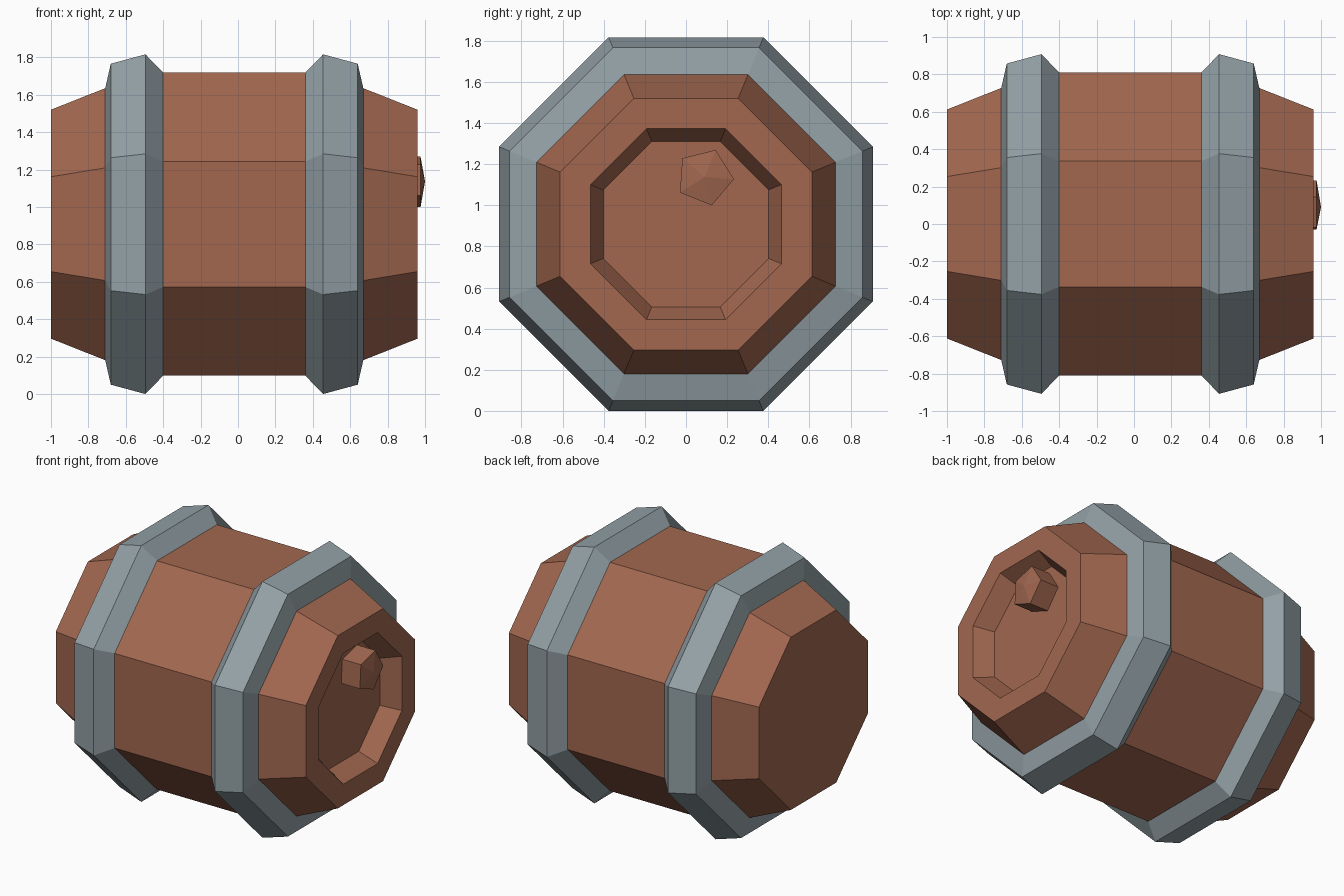
import bpy, bmesh, math

if "Cube" in bpy.data.objects:
    bpy.data.objects.remove(bpy.data.objects["Cube"])

MID_X, AXIS_Z = -0.02, 0.908     # centre of the barrel along its axis, axis height


def material(name, rgb):
    m = bpy.data.materials.new(name)
    m.diffuse_color = (*rgb, 1.0)
    m.use_nodes = True
    m.node_tree.nodes["Principled BSDF"].inputs["Base Color"].default_value = m.diffuse_color
    return m


wood = material("brown_wood", (0.36, 0.136, 0.079))
iron = material("grey_iron", (0.29, 0.352, 0.378))


def lathe(name, profile, mat, sides=8, start=22.5, cy=0.0, cz=AXIS_Z, closed=False, flats=True):
    """Spin (x, radius) points round an axis parallel to x; radius 0 makes a tip."""
    bm = bmesh.new()
    k = 1 / math.cos(math.pi / sides) if flats else 1   # radii measured to the flats
    rings = []
    for x, r in profile:
        ring = []
        for i in range(sides if r else 1):
            a = math.radians(start) + i * math.tau / sides
            ring.append(bm.verts.new((x, cy + r * k * math.cos(a), cz + r * k * math.sin(a))))
        rings.append(ring)
    pairs = list(zip(rings, rings[1:]))
    if closed:
        pairs.append((rings[-1], rings[0]))
    for a, b in pairs:
        for i in range(sides):
            j = (i + 1) % sides
            if len(b) == 1:
                bm.faces.new((a[i], a[j], b[0]))
            else:
                bm.faces.new((a[i], a[j], b[j], b[i]))
    if not closed:
        for ring in (rings[0], rings[-1]):
            if len(ring) > 2:
                bm.faces.new(ring)
    bmesh.ops.recalc_face_normals(bm, faces=bm.faces[:])
    mesh = bpy.data.meshes.new(name)
    bm.to_mesh(mesh)
    bm.free()
    mesh.materials.append(mat)
    ob = bpy.data.objects.new(name, mesh)
    bpy.context.collection.objects.link(ob)
    return ob


# Wooden body: plain left end, recessed lid on the right end
lathe("barrel_body", [(-1.0, 0.612), (-0.71, 0.727), (-0.40, 0.81), (0.36, 0.81),
                      (0.67, 0.727), (0.96, 0.612), (0.96, 0.464), (0.83, 0.402)], wood)

# Two mirrored iron hoops, sunk slightly into the wood
hoop = [(0.69, 0.727), (0.66, 0.858), (0.475, 0.908), (0.38, 0.81), (0.53, 0.74)]
for side, s in (("left", -1), ("right", 1)):
    lathe(side + "_hoop", [(MID_X + s * x, r) for x, r in hoop], iron, closed=True)

# Five-sided bung standing out of the lid, with a shallow domed face
lathe("bung", [(0.825, 0.142), (0.976, 0.142), (1.0, 0.0)], wood,
      sides=5, start=-4, cy=0.091, cz=1.137, flats=False)
